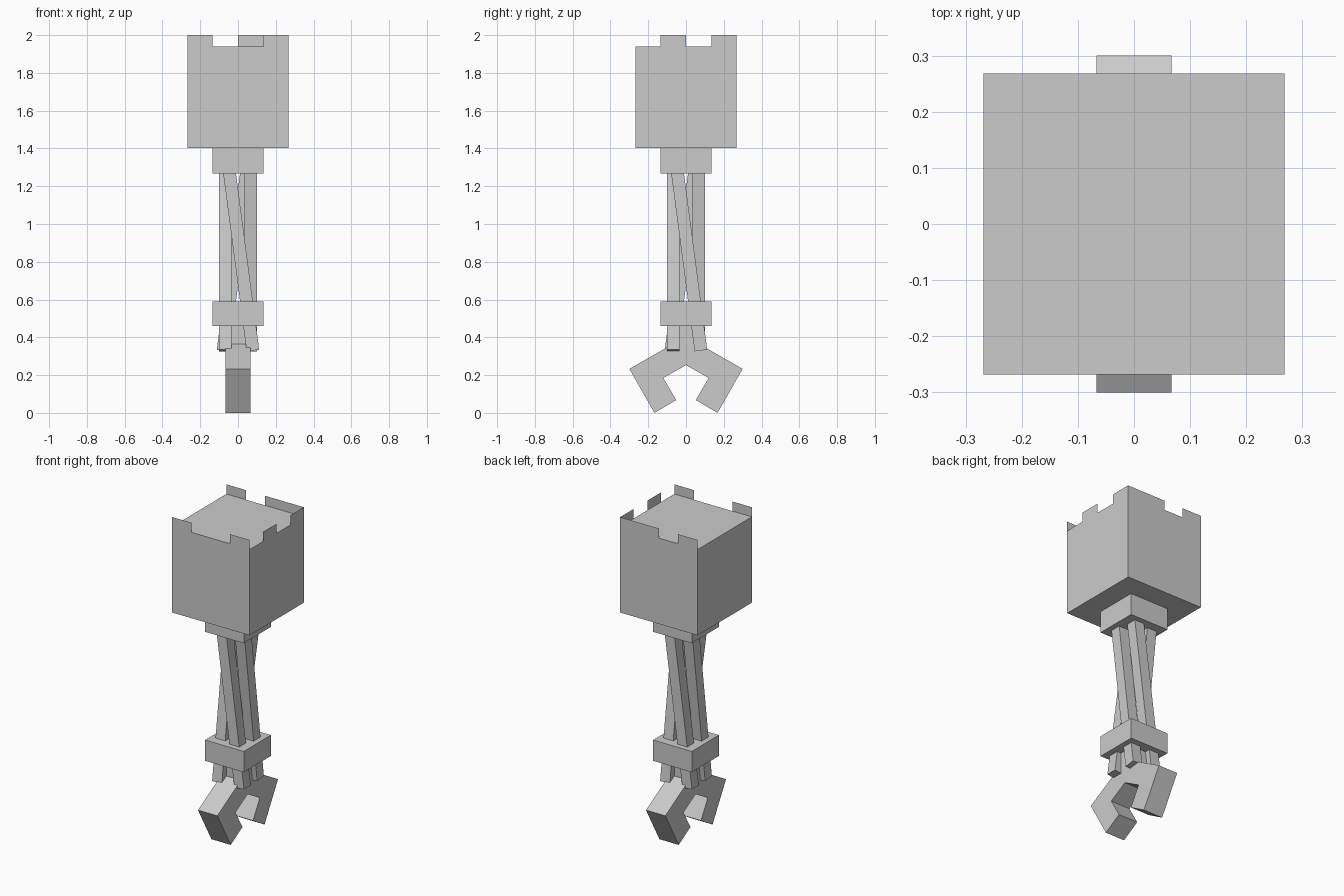
import bpy
import bmesh
from math import radians
from mathutils import Matrix, Vector

default = bpy.data.objects.get("Cube")
if default:
    bpy.data.objects.remove(default, do_unlink=True)

grey = bpy.data.materials.new("plain grey")
grey.use_nodes = True
colour = (0.6, 0.6, 0.6, 1)
grey.diffuse_color = colour
grey.node_tree.nodes["Principled BSDF"].inputs["Base Color"].default_value = colour

U = 0.0335           # base module: every part is a whole number of these
HEAD = 8 * U         # half width of the head
HEAD_TOP = 1.94


def make_object(name, bm):
    mesh = bpy.data.meshes.new(name)
    bm.to_mesh(mesh)
    bm.free()
    mesh.materials.append(grey)
    obj = bpy.data.objects.new(name, mesh)
    bpy.context.collection.objects.link(obj)
    return obj


def box(name, size, centre, turn=Matrix()):
    bm = bmesh.new()
    bmesh.ops.create_cube(bm, size=1)
    bmesh.ops.scale(bm, vec=size, verts=bm.verts)
    bmesh.ops.transform(bm, matrix=turn, verts=bm.verts)
    bmesh.ops.translate(bm, vec=centre, verts=bm.verts)
    return make_object(name, bm)


def block(name, half, low, high):
    return box(name, (2 * half, 2 * half, high - low), (0, 0, (low + high) / 2))


def quarter(k):
    return Matrix.Rotation(radians(90 * k), 4, "Z")


# Head and the two collars
block("head", HEAD, 1.403, HEAD_TOP)
block("upper_collar", 4 * U, 1.267, 1.403)
block("lower_collar", 4 * U, 0.46, 0.59)

# Paper-thin battlements: quarter-wall spans for front, +x and back sides
battlements = [[(-2, -1), (1, 2)], [(-1, 0), (1, 2)], [(-2, 0), (1, 2)]]
bm = bmesh.new()
for k, spans in enumerate(battlements):
    for start, end in spans:
        a, b = start * HEAD / 2, end * HEAD / 2
        corners = [(a, HEAD_TOP), (b, HEAD_TOP), (b, 2), (a, 2)]
        bm.faces.new([bm.verts.new(quarter(k) @ Vector((x, -HEAD, z)))
                      for x, z in corners])
make_object("battlements", bm)

# Four leaning rods twisting around the centre
lean = Matrix.Rotation(radians(-7.5), 4, "Y")
for k, side in enumerate(("front", "left", "back", "right")):
    box(side + "_rod", (2 * U, 2 * U, 1.21),
        quarter(k) @ Vector((0, -2 * U, 0.93)), quarter(k) @ lean)

# Claw with its central post, extruded across x from a mirrored profile
half = [(0.12, 0.185), (0.052, 0.068), (0.167, 0), (0.30, 0.233),
        (2 * U, 0.366), (2 * U, 0.47)]
profile = [(0, 0.253)] + half + [(-y, z) for y, z in reversed(half)]
bm = bmesh.new()
face = bm.faces.new([bm.verts.new((-2 * U, y, z)) for y, z in profile])
grown = bmesh.ops.extrude_face_region(bm, geom=[face])["geom"]
bmesh.ops.translate(bm, vec=(4 * U, 0, 0),
                    verts=[v for v in grown if isinstance(v, bmesh.types.BMVert)])
bmesh.ops.recalc_face_normals(bm, faces=bm.faces)
make_object("claw", bm)
